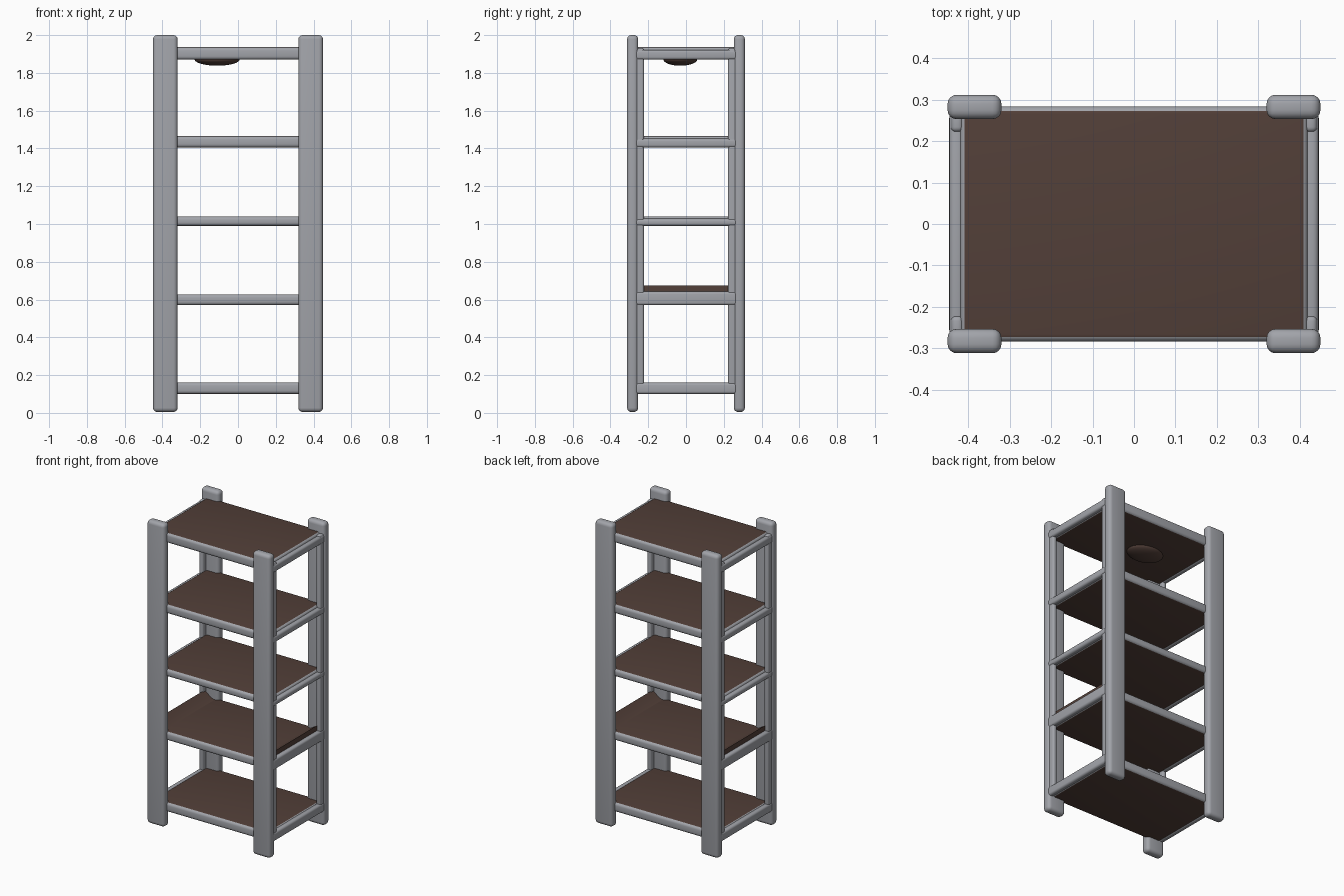
import bpy, bmesh, math
from mathutils import Matrix

if "Cube" in bpy.data.objects:
    bpy.data.objects.remove(bpy.data.objects["Cube"])


def material(name, rgb):
    m = bpy.data.materials.new(name)
    m.diffuse_color = (*rgb, 1)
    m.use_nodes = True
    m.node_tree.nodes["Principled BSDF"].inputs["Base Color"].default_value = m.diffuse_color
    return m


GREY = material("grey metal", (0.36, 0.37, 0.40))
BROWN = material("dark brown board", (0.085, 0.050, 0.040))


def finish(bm, name, mats):
    bmesh.ops.recalc_face_normals(bm, faces=bm.faces)
    me = bpy.data.meshes.new(name)
    bm.to_mesh(me)
    bm.free()
    for m in mats:
        me.materials.append(m)
    ob = bpy.data.objects.new(name, me)
    bpy.context.collection.objects.link(ob)
    bpy.ops.object.select_all(action='DESELECT')
    ob.select_set(True)
    bpy.context.view_layer.objects.active = ob
    bpy.ops.object.shade_smooth_by_angle(angle=math.radians(35))
    return ob


def rounded_box(name, x, y, z, r, mats, flat_index=0):
    """Bevelled box from (min, max) ranges; flat_index colours top and bottom."""
    bm = bmesh.new()
    bmesh.ops.create_cube(bm, size=1)
    for v in bm.verts:
        for i, (lo, hi) in enumerate((x, y, z)):
            v.co[i] = lo if v.co[i] < 0 else hi
    bmesh.ops.bevel(bm, geom=bm.edges[:], offset=r, segments=4, profile=0.5, affect='EDGES')
    bm.normal_update()
    for f in bm.faces:
        if abs(f.normal.z) > 0.95:
            f.material_index = flat_index
    return finish(bm, name, mats)


def span(s, a, b):
    return tuple(sorted((s * a, s * b)))


# Corner posts: wide front plate plus a recessed side flange
for sx in (-1, 1):
    for sy in (-1, 1):
        rounded_box("corner_post", span(sx, 0.32, 0.45), span(sy, 0.253, 0.312),
                    (0.005, 2.0), 0.022, [GREY])
        rounded_box("post_flange", span(sx, 0.412, 0.442), span(sy, 0.222, 0.275),
                    (0.10, 1.93), 0.012, [GREY])

# Shelves: (bottom, top, side rail top)
SHELVES = [(0.10, 0.162, 0.16), (0.57, 0.628, 0.642), (0.99, 1.04, 1.028),
           (1.405, 1.465, 1.452), (1.87, 1.936, 1.922)]
for lo, hi, rail in SHELVES:
    rounded_box("shelf", (-0.42, 0.42), (-0.284, 0.284), (lo, hi), 0.018, [GREY, BROWN], 1)
    for sx in (-1, 1):
        rounded_box("side_rail", span(sx, 0.41, 0.446), (-0.27, 0.27),
                    (lo, rail), 0.014, [GREY])

# Turned-up board edges on the second shelf
for sx in (-1, 1):
    bm = bmesh.new()
    prof = [(0.33, 0.622), (0.36, 0.633), (0.39, 0.652), (0.418, 0.674), (0.418, 0.622)]
    face = bm.faces.new([bm.verts.new((sx * x, -0.25, z)) for x, z in prof])
    out = bmesh.ops.extrude_face_region(bm, geom=[face])
    for v in out["geom"]:
        if isinstance(v, bmesh.types.BMVert):
            v.co.y = 0.25
    finish(bm, "board_lip", [BROWN])

# Shallow bulge under the top shelf
bm = bmesh.new()
bmesh.ops.create_uvsphere(bm, u_segments=32, v_segments=16, radius=1,
                          matrix=Matrix.Translation((-0.11, -0.03, 1.872))
                          @ Matrix.Diagonal((0.12, 0.09, 0.034, 1)))
finish(bm, "top_shelf_bulge", [BROWN])
